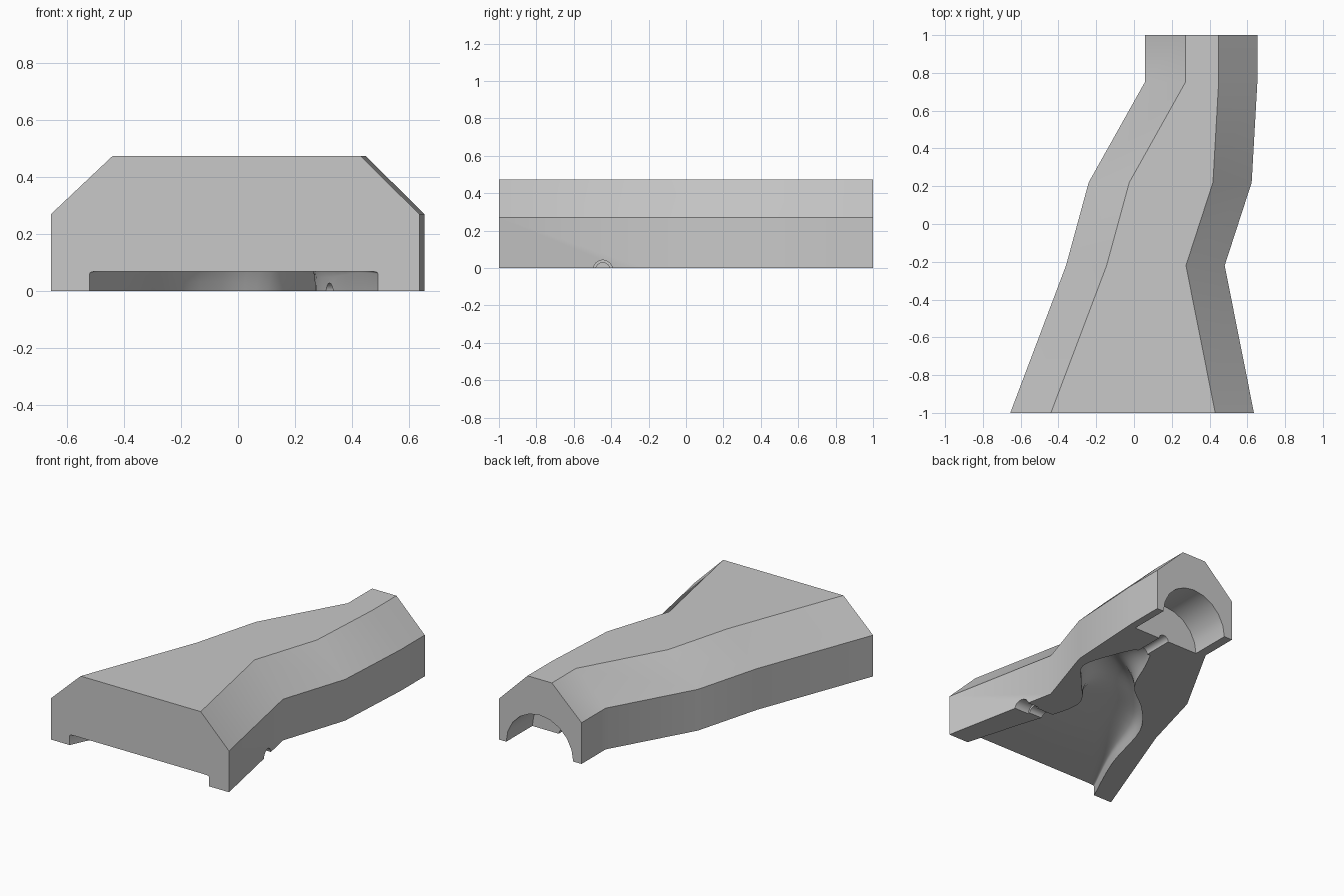
import bpy, bmesh
from math import cos, sin, pi, radians
from mathutils import Matrix, Vector

cube = bpy.data.objects.get("Cube")
if cube:
    bpy.data.objects.remove(cube, do_unlink=True)

GREY = (0.58, 0.58, 0.58, 1)
grey = bpy.data.materials.new("plain_grey")
grey.use_nodes = True
grey.diffuse_color = GREY
grey.node_tree.nodes["Principled BSDF"].inputs["Base Color"].default_value = GREY


def make_object(name, bm):
    bmesh.ops.recalc_face_normals(bm, faces=bm.faces)
    mesh = bpy.data.meshes.new(name)
    bm.to_mesh(mesh)
    bm.free()
    mesh.materials.append(grey)
    obj = bpy.data.objects.new(name, mesh)
    bpy.context.collection.objects.link(obj)
    return obj


def loft(name, sections):
    """Skin closed cross-sections and cap both ends."""
    bm = bmesh.new()
    rings = [[bm.verts.new(p) for p in s] for s in sections]
    n = len(rings[0])
    for a, b in zip(rings, rings[1:]):
        for i in range(n):
            j = (i + 1) % n
            bm.faces.new((a[i], a[j], b[j], b[i]))
    bm.faces.new(rings[0])
    bm.faces.new(rings[-1])
    return make_object(name, bm)


def rod(name, start, end, radius, sides):
    """Cylinder between two points."""
    a, b = Vector(start), Vector(end)
    turn = (b - a).to_track_quat('Z', 'X').to_matrix().to_4x4()
    bm = bmesh.new()
    bmesh.ops.create_cone(bm, cap_ends=True, segments=sides, radius1=radius, radius2=radius,
                          depth=(b - a).length, matrix=Matrix.Translation((a + b) / 2) @ turn)
    return make_object(name, bm)


def spline(p0, p1, p2, p3, t):
    return 0.5 * (2 * p1 + (p2 - p0) * t + (2 * p0 - 5 * p1 + 4 * p2 - p3) * t * t
                  + (3 * p1 - p0 - 3 * p2 + p3) * t ** 3)


# Outer block: y, low x, high x, with chamfered shoulders
SHOULDER, TOP, INSET = 0.27, 0.473, 0.215
outline = [(-1, -0.655, 0.635), (-0.22, -0.36, 0.48), (0.22, -0.24, 0.623),
           (0.75, 0.057, 0.653), (1, 0.057, 0.653)]
body = loft("mould_half", [
    [(a, y, 0), (a, y, SHOULDER), (a + INSET, y, TOP),
     (b - INSET + 0.01, y, TOP), (b, y, SHOULDER), (b, y, 0)] for y, a, b in outline])

# Fan-shaped cavity: y, low x, high x, depth, squareness
fan = [(-1.06, -0.545, 0.5, 0.07, 30), (-1, -0.52, 0.49, 0.07, 30), (-0.62, -0.35, 0.38, 0.1, 8),
       (-0.22, -0.23, 0.27, 0.17, 3), (0, -0.06, 0.42, 0.22, 2.3), (0.17, 0.14, 0.55, 0.2, 2),
       (0.4, 0.25, 0.49, 0.12, 2), (0.53, 0.315, 0.43, 0.05, 2)]
STEPS, ARC, SINK = 5, 24, 0.004
stations = []
for k in range(len(fan) - 1):
    near = [fan[max(k - 1, 0)], fan[k], fan[k + 1], fan[min(k + 2, len(fan) - 1)]]
    for s in range(STEPS):
        stations.append([spline(*vals, s / STEPS) for vals in zip(*near)])
stations.append(fan[-1])


def arch(y, a, b, depth, square):
    """Half superellipse sunk slightly below the parting plane."""
    c, w, e = (a + b) / 2, (b - a) / 2, 2 / square
    pts = [(b, y, -0.1)]
    for i in range(ARC + 1):
        t = pi * i / ARC
        cx = cos(t)
        rise = sin(t) ** e if 0 < i < ARC else 0
        pts.append((c + w * (1 if cx > 0 else -1) * abs(cx) ** e, y,
                    (depth + SINK) * rise - SINK))
    return pts + [(a, y, -0.1)]


cutters = [
    loft("fan_cavity_cutter", [arch(*s) for s in stations]),
    # Round inlet at the back and its thin feed channel
    rod("inlet_cutter", (0.36, 0.73, -SINK), (0.36, 1.1, -SINK), 0.243, 20),
    rod("feed_channel_cutter", (0.375, 0.45, -SINK), (0.375, 0.76, -SINK), 0.037, 16),
    # Stepped side port
    rod("side_port_cutter", (0.43, -0.445, -0.009), (0.75, -0.445, -0.009), 0.052, 16),
    rod("side_channel_cutter", (0.28, -0.445, -0.009), (0.46, -0.445, -0.009), 0.038, 16),
]

bpy.ops.object.select_all(action='DESELECT')
bpy.context.view_layer.objects.active = body
body.select_set(True)
for cutter in cutters:
    cutter.hide_render = True
    cut = body.modifiers.new(cutter.name, 'BOOLEAN')
    cut.operation = 'DIFFERENCE'
    cut.solver = 'MANIFOLD'
    cut.object = cutter
    bpy.ops.object.modifier_apply(modifier=cut.name)
    bpy.data.objects.remove(cutter, do_unlink=True)

bpy.ops.object.shade_smooth_by_angle(angle=radians(30))
